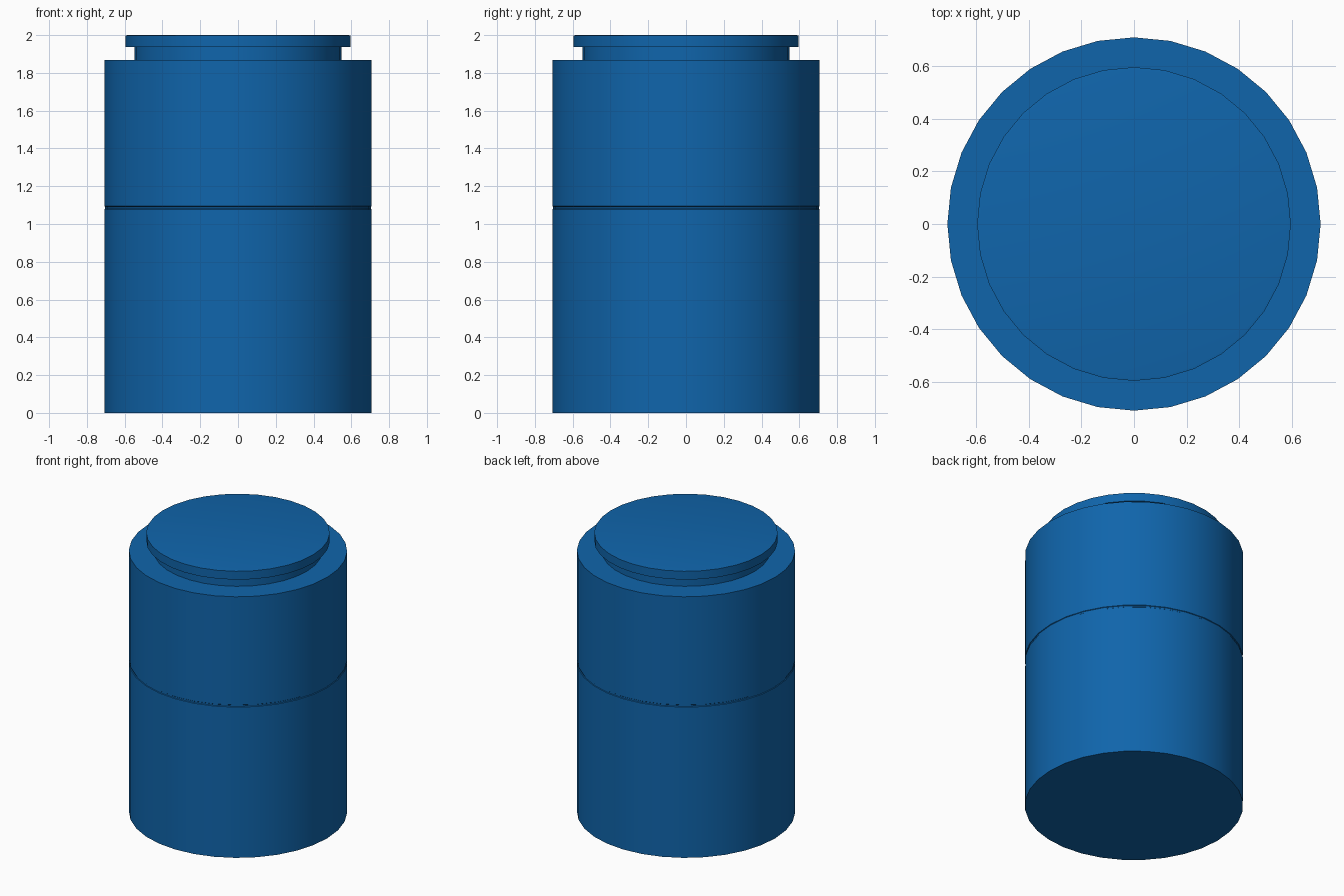
import bpy, bmesh, math

if "Cube" in bpy.data.objects:
    bpy.data.objects.remove(bpy.data.objects["Cube"])

SIDES = 32

blue = bpy.data.materials.new("blue_paint")
blue.diffuse_color = (0.005, 0.13, 0.41, 1)
blue.use_nodes = True
blue.node_tree.nodes["Principled BSDF"].inputs["Base Color"].default_value = blue.diffuse_color


def lathe(name, profile):
    """Revolve (radius, z) points, listed bottom to top, and cap both ends."""
    bm = bmesh.new()
    rings = []
    for r, z in profile:
        rings.append([bm.verts.new((r * math.cos(2 * math.pi * i / SIDES),
                                    r * math.sin(2 * math.pi * i / SIDES), z))
                      for i in range(SIDES)])
    for low, high in zip(rings, rings[1:]):
        for i in range(SIDES):
            j = (i + 1) % SIDES
            bm.faces.new((low[i], low[j], high[j], high[i]))
    bm.faces.new(rings[0][::-1])
    bm.faces.new(rings[-1])
    mesh = bpy.data.meshes.new(name)
    bm.to_mesh(mesh)
    bm.free()
    obj = bpy.data.objects.new(name, mesh)
    bpy.context.collection.objects.link(obj)
    mesh.materials.append(blue)
    bpy.ops.object.select_all(action='DESELECT')
    obj.select_set(True)
    bpy.context.view_layer.objects.active = obj
    bpy.ops.object.shade_smooth_by_angle(angle=math.radians(30))
    return obj


# Canister body with a shallow seam groove around the middle
lathe("body", [(0.708, 0), (0.708, 1.078), (0.704, 1.081),
               (0.704, 1.091), (0.708, 1.094), (0.708, 1.868)])

# Narrow neck and overhanging cap, with a tiny softened top rim
lathe("neck_and_cap", [(0.547, 1.868), (0.547, 1.938), (0.595, 1.938),
                       (0.595, 1.998), (0.585, 2.0)])
